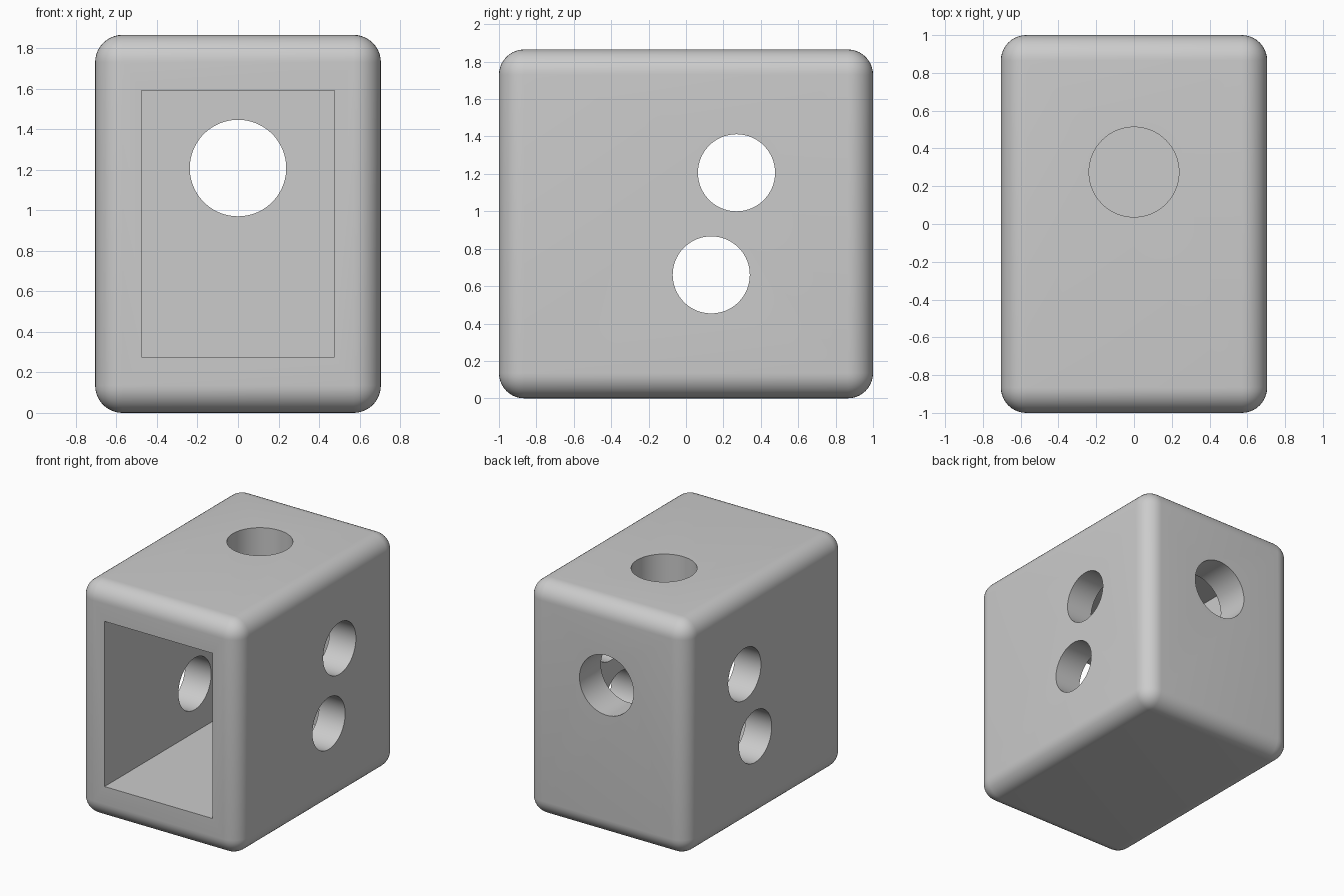
import bpy
import math

if "Cube" in bpy.data.objects:
    bpy.data.objects.remove(bpy.data.objects["Cube"], do_unlink=True)

WIDTH, DEPTH, HEIGHT = 1.41, 2.0, 1.865
MID = HEIGHT / 2

grey = bpy.data.materials.new("light_grey")
grey.use_nodes = True
color = (0.6, 0.6, 0.6, 1)
grey.diffuse_color = color
grey.node_tree.nodes["Principled BSDF"].inputs["Base Color"].default_value = color


def box(name, center, size):
    bpy.ops.mesh.primitive_cube_add(size=1, location=center)
    ob = bpy.context.object
    ob.name = name
    ob.scale = size
    bpy.ops.object.transform_apply(location=False, rotation=False, scale=True)
    ob.data.materials.append(grey)
    return ob


def drill(name, center, radius, length, axis):
    rotation = {"x": (0, math.pi / 2, 0), "y": (math.pi / 2, 0, 0), "z": (0, 0, 0)}[axis]
    bpy.ops.mesh.primitive_cylinder_add(vertices=96, radius=radius, depth=length,
                                        location=center, rotation=rotation)
    ob = bpy.context.object
    ob.name = name
    ob.data.materials.append(grey)
    return ob


# Rounded outer block
housing = box("housing", (0, 0, MID), (WIDTH, DEPTH, HEIGHT))
bevel = housing.modifiers.new("rounded_edges", "BEVEL")
bevel.width = 0.135
bevel.segments = 10

# Front cavity, and the holes through the walls
cutters = [
    box("cavity_cutter", (0, -0.235, MID), (0.95, 1.93, 1.315)),
    drill("back_hole_cutter", (0, 0.9, 1.208), 0.238, 0.6, "y"),
    drill("top_hole_cutter", (0, 0.275, 1.75), 0.238, 0.6, "z"),
    drill("upper_side_hole_cutter", (0, 0.27, 1.206), 0.206, 2, "x"),
    drill("lower_side_hole_cutter", (0, 0.135, 0.66), 0.206, 2, "x"),
]
for cutter in cutters:
    cut = housing.modifiers.new(cutter.name, "BOOLEAN")
    cut.operation = "DIFFERENCE"
    cut.solver = "EXACT"
    cut.object = cutter

# Apply the modifiers, then drop the cutters
bpy.ops.object.select_all(action="DESELECT")
housing.select_set(True)
bpy.context.view_layer.objects.active = housing
for modifier in list(housing.modifiers):
    bpy.ops.object.modifier_apply(modifier=modifier.name)
for cutter in cutters:
    bpy.data.objects.remove(cutter, do_unlink=True)
bpy.ops.object.shade_smooth_by_angle(angle=math.radians(30))
